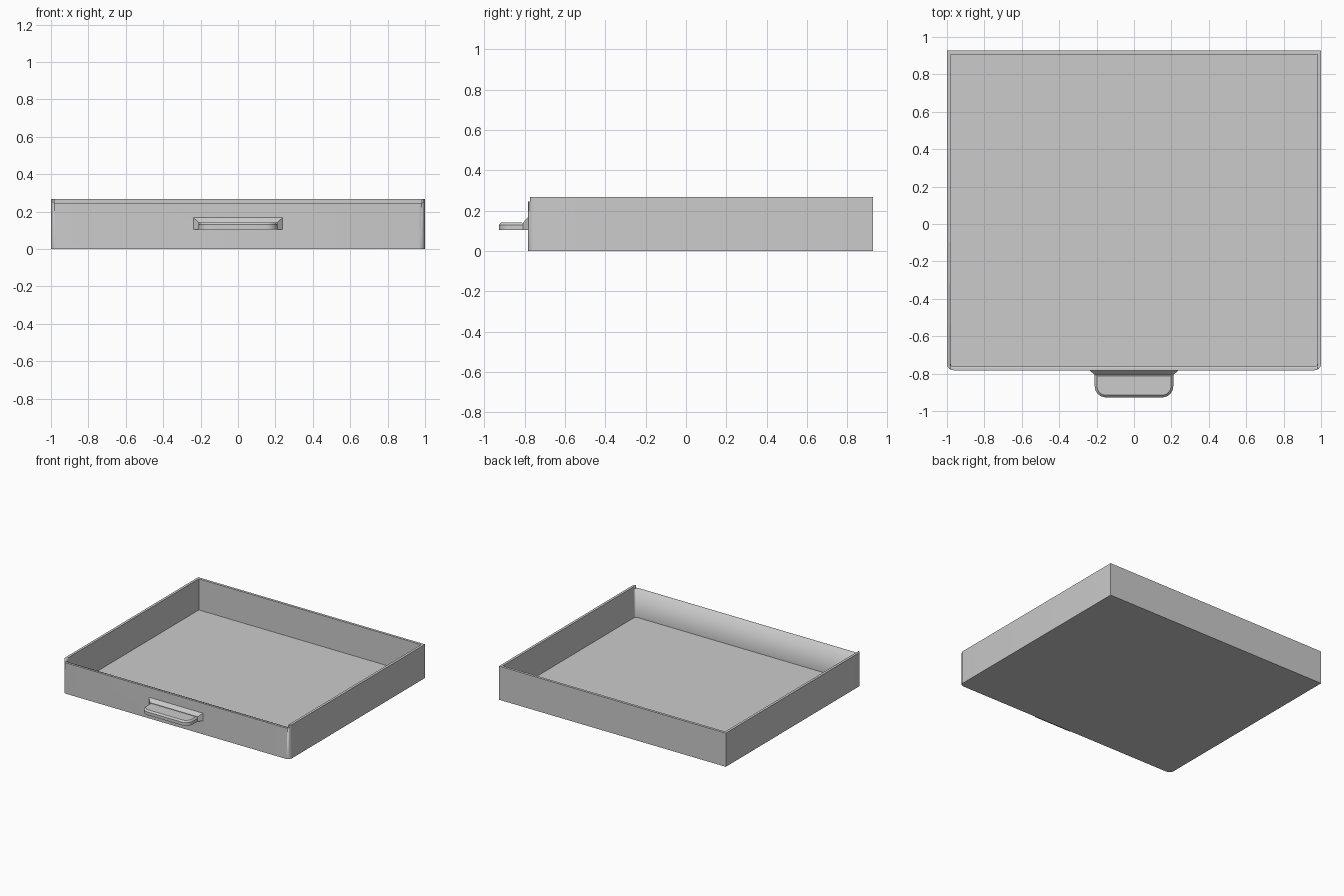
import bpy, bmesh, math
from mathutils import Vector

cube = bpy.data.objects.get("Cube")
if cube:
    bpy.data.objects.remove(cube, do_unlink=True)

grey = bpy.data.materials.new("neutral grey")
grey.use_nodes = True
grey.diffuse_color = (0.6, 0.6, 0.6, 1)
grey.node_tree.nodes["Principled BSDF"].inputs["Base Color"].default_value = (0.6, 0.6, 0.6, 1)


def finish(name, bm):
    """Turn a bmesh into a named, shaded object."""
    bmesh.ops.recalc_face_normals(bm, faces=bm.faces)
    mesh = bpy.data.meshes.new(name)
    bm.to_mesh(mesh)
    bm.free()
    mesh.materials.append(grey)
    obj = bpy.data.objects.new(name, mesh)
    bpy.context.collection.objects.link(obj)
    bpy.ops.object.select_all(action='DESELECT')
    obj.select_set(True)
    bpy.context.view_layer.objects.active = obj
    bpy.ops.object.shade_smooth_by_angle(angle=math.radians(30))
    return obj


def box(low, high):
    low, high = Vector(low), Vector(high)
    bm = bmesh.new()
    bmesh.ops.create_cube(bm, size=1)
    for v in bm.verts:
        v.co = (low + high) / 2 + v.co * (high - low)
    return bm


def round_front(bm, radius, segments):
    """Round the two upright edges on the front side."""
    front = min(v.co.y for v in bm.verts) + 1e-4
    edges = [e for e in bm.edges if all(v.co.y < front for v in e.verts)
             and abs(e.verts[0].co.x - e.verts[1].co.x) < 1e-4]
    bmesh.ops.bevel(bm, geom=edges, offset=radius, segments=segments,
                    profile=0.5, affect='EDGES')


def top_face(bm):
    bm.normal_update()
    return max(bm.faces, key=lambda f: f.normal.z * f.calc_center_median().z)


WALL, FLOOR, HEIGHT, FRONT_HEIGHT = 0.02, 0.02, 0.268, 0.246
FRONT, BACK = -0.782, 0.927

# Tray: rounded box hollowed from the top
bm = box((-1, FRONT, 0), (1, BACK, HEIGHT))
round_front(bm, 0.035, 6)
top = top_face(bm)
bmesh.ops.inset_region(bm, faces=[top], thickness=WALL, use_even_offset=True)
pocket = bmesh.ops.extrude_face_region(bm, geom=[top])['geom']
bmesh.ops.translate(bm, vec=(0, 0, FLOOR - HEIGHT),
                    verts=[g for g in pocket if isinstance(g, bmesh.types.BMVert)])
if top.is_valid:
    bm.faces.remove(top)
tray = finish("drawer_tray", bm)

# Lowered front wall, and side walls that stop just behind the front face
for half_width, depth in ((1.1, 0.01), (1 - WALL, 0.04)):
    cutter = finish("rim_cutter", box((-half_width, FRONT - 0.1, FRONT_HEIGHT),
                                      (half_width, FRONT + depth, HEIGHT + 0.1)))
    cut = tray.modifiers.new("rim", 'BOOLEAN')
    cut.operation, cut.solver, cut.object = 'DIFFERENCE', 'EXACT', cutter
    bpy.context.view_layer.objects.active = tray
    bpy.ops.object.modifier_apply(modifier=cut.name)
    bpy.data.objects.remove(cutter, do_unlink=True)

# Handle mount: flares towards the drawer front, flat underneath
bm = box((-0.21, FRONT - 0.025, 0.105), (0.21, FRONT, 0.142))
for v in bm.verts:
    if v.co.y > FRONT - 0.01:
        v.co.x *= 0.238 / 0.21
        if v.co.z > 0.12:
            v.co.z = 0.168
finish("handle_mount", bm)

# Handle grip: rounded slab with a chamfered top rim
bm = box((-0.21, -0.927, 0.105), (0.21, FRONT - 0.02, 0.13))
round_front(bm, 0.06, 8)
bmesh.ops.inset_region(bm, faces=[top_face(bm)], thickness=0.012,
                       depth=0.012, use_even_offset=True)
finish("handle_grip", bm)
